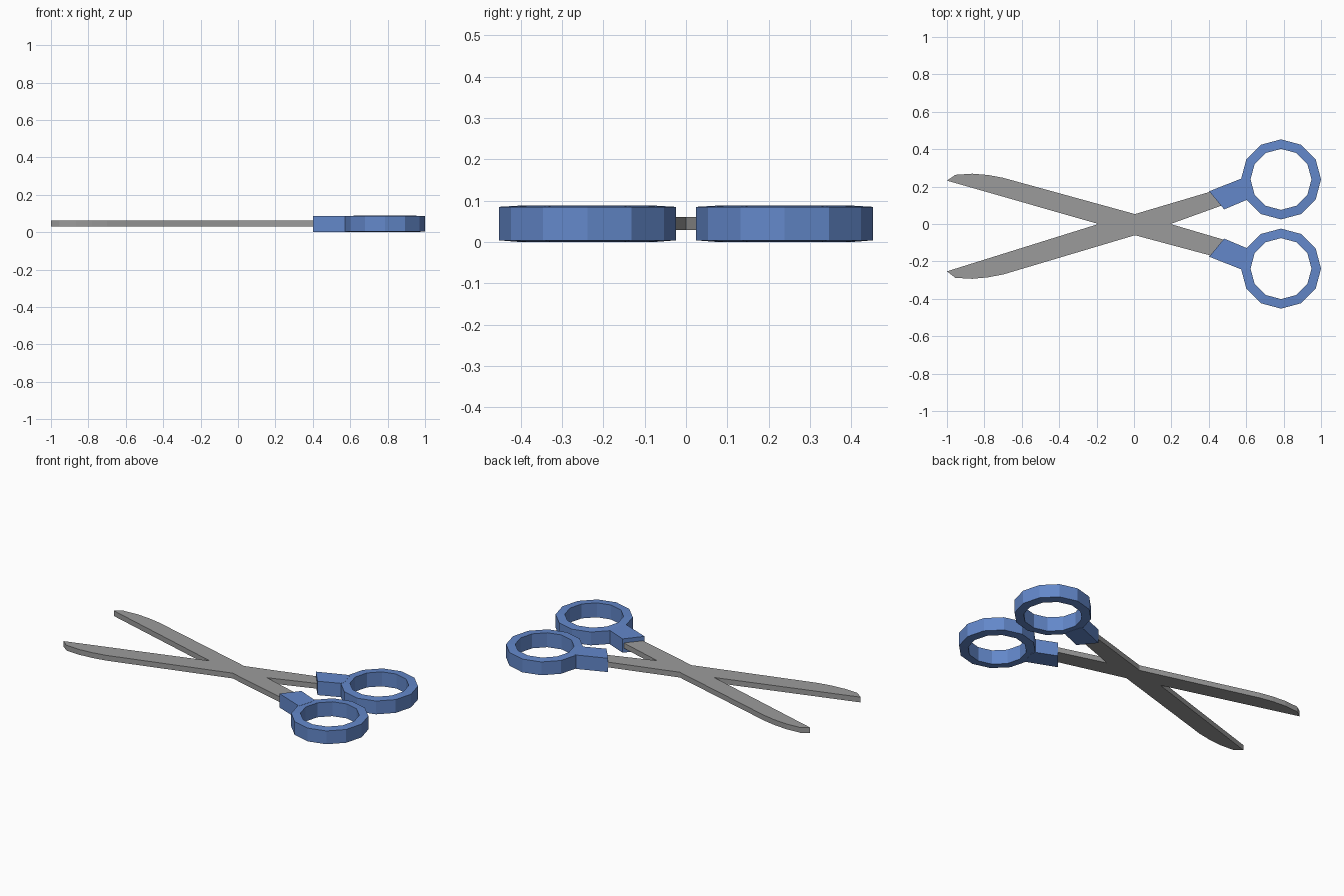
import bpy, bmesh, math

if "Cube" in bpy.data.objects:
    bpy.data.objects.remove(bpy.data.objects["Cube"])


def material(name, rgb):
    m = bpy.data.materials.new(name)
    m.diffuse_color = (*rgb, 1)
    m.use_nodes = True
    m.node_tree.nodes["Principled BSDF"].inputs["Base Color"].default_value = m.diffuse_color
    return m


STEEL = material("steel grey", (0.33, 0.33, 0.33))
BLUE = material("handle blue", (0.125, 0.245, 0.59))


def finish(bm, name, mat):
    bmesh.ops.recalc_face_normals(bm, faces=bm.faces[:])
    me = bpy.data.meshes.new(name)
    bm.to_mesh(me)
    bm.free()
    me.materials.append(mat)
    ob = bpy.data.objects.new(name, me)
    bpy.context.collection.objects.link(ob)
    return ob


def plate(name, outline, z0, z1, mat):
    """Extrude a flat outline from z0 to z1."""
    bm = bmesh.new()
    low = [bm.verts.new((x, y, z0)) for x, y in outline]
    high = [bm.verts.new((x, y, z1)) for x, y in outline]
    bm.faces.new(low)
    bm.faces.new(high)
    n = len(outline)
    for i in range(n):
        j = (i + 1) % n
        bm.faces.new((low[i], low[j], high[j], high[i]))
    return finish(bm, name, mat)


def ring(name, cx, cy, profile, sides, mat):
    """Sweep a closed (radius, z) profile round a vertical axis."""
    bm = bmesh.new()
    loops = []
    for s in range(sides):
        a = 2 * math.pi * s / sides
        loops.append([bm.verts.new((cx + r * math.cos(a), cy + r * math.sin(a), z))
                      for r, z in profile])
    n = len(profile)
    for s in range(sides):
        p, q = loops[s], loops[(s + 1) % sides]
        for i in range(n):
            j = (i + 1) % n
            bm.faces.new((p[i], q[i], q[j], p[j]))
    return finish(bm, name, mat)


# crossed blades: one X-shaped plate, shanks running into the handles
plate("crossed_blades", [
    (-1.0, 0.232), (-0.955, 0.263), (-0.865, 0.269), (-0.78, 0.262), (-0.70, 0.247),
    (0.005, 0.053), (0.46, 0.188), (0.50, 0.11), (0.195, 0.0),
    (0.50, -0.09), (0.46, -0.182), (0.005, -0.06),
    (-0.70, -0.27), (-0.78, -0.285), (-0.865, -0.293), (-0.955, -0.288), (-1.0, -0.253),
    (-0.19, 0.0)], 0.029, 0.061, STEEL)

# handles: twelve-sided finger ring with a wedge-shaped neck on each side
for side, s in (("back", 1), ("front", -1)):
    ring("finger_ring_" + side, 0.786, s * 0.2385,
         [(0.214, 0.004), (0.214, 0.085), (0.163, 0.088), (0.163, 0.0)], 12, BLUE)
    plate("handle_neck_" + side,
          [(0.402, s * 0.175), (0.482, s * 0.078), (0.603, s * 0.129),
           (0.612, s * 0.15), (0.585, s * 0.24), (0.572, s * 0.242)],
          0.002, 0.0865, BLUE)
